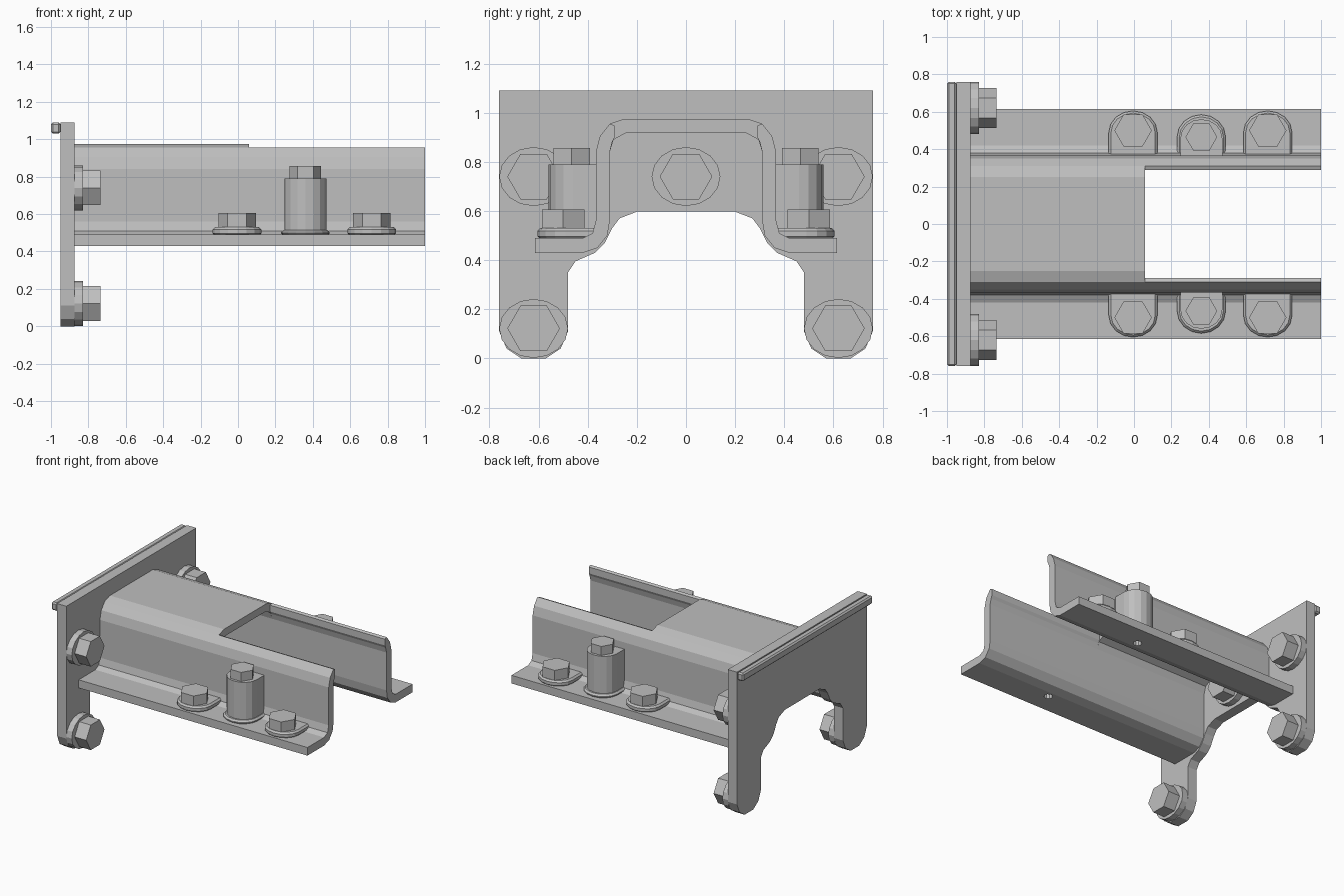
import bpy, bmesh, math
from mathutils import Vector

cube = bpy.data.objects.get("Cube")
if cube:
    bpy.data.objects.remove(cube, do_unlink=True)

steel = bpy.data.materials.new("grey_steel")
steel.use_nodes = True
grey = (0.52, 0.52, 0.52, 1)
steel.diffuse_color = grey
steel.node_tree.nodes["Principled BSDF"].inputs["Base Color"].default_value = grey


def prism(name, outline, axis, lo, hi, bevel=0):
    """Extrude a 2D outline: along x it is read as (y, z), along z as (x, y)."""
    bm = bmesh.new()
    place = (lambda a, b: (lo, a, b)) if axis == "x" else (lambda a, b: (a, b, lo))
    face = bm.faces.new([bm.verts.new(place(a, b)) for a, b in outline])
    new = bmesh.ops.extrude_face_region(bm, geom=[face])["geom"]
    step = Vector((hi - lo, 0, 0) if axis == "x" else (0, 0, hi - lo))
    bmesh.ops.translate(bm, vec=step, verts=[v for v in new if isinstance(v, bmesh.types.BMVert)])
    bmesh.ops.recalc_face_normals(bm, faces=bm.faces)
    mesh = bpy.data.meshes.new(name)
    bm.to_mesh(mesh)
    bm.free()
    mesh.materials.append(steel)
    obj = bpy.data.objects.new(name, mesh)
    bpy.context.collection.objects.link(obj)
    if bevel:
        mod = obj.modifiers.new("soft_edges", "BEVEL")
        mod.width, mod.segments, mod.limit_method = bevel, 1, "ANGLE"
        mod.angle_limit = math.radians(60)
    return obj


def mirrored(half):
    return half + [(-a, b) for a, b in reversed(half)]


def ring(ca, cb, ra, rb, n, start=0.0):
    return [(ca + ra * math.cos(start + math.tau * i / n),
             cb + rb * math.sin(start + math.tau * i / n)) for i in range(n)]


def u_shape(cx, cy, rx, ry, side, wall=0.355, n=8):
    """Outline with a round outer end that runs back to the channel wall."""
    arc = [(cx + rx * math.cos(math.pi * i / n),
            side * (cy + ry * math.sin(math.pi * i / n))) for i in range(n + 1)]
    return arc + [(cx - rx, side * wall), (cx + rx, side * wall)]


# End plate with two legs and an arched opening
plate_half = [(0.76, 1.09), (0.76, 0.11), (0.73, 0.04), (0.67, 0), (0.57, 0), (0.51, 0.04),
              (0.48, 0.11), (0.48, 0.35), (0.45, 0.395), (0.37, 0.43), (0.33, 0.47),
              (0.30, 0.53), (0.27, 0.57), (0.20, 0.597)]
prism("end_plate", mirrored(plate_half), "x", -0.95, -0.875)
lip = [(-0.76, 1.03), (0.76, 1.03), (0.76, 1.09), (-0.76, 1.09)]
prism("top_lip", lip, "x", -1.0, -0.95, 0.01)

# Hat-shaped channel, closed on top near the plate
outer = [(0.31, 0.955), (0.35, 0.905), (0.367, 0.84), (0.367, 0.56), (0.38, 0.51),
         (0.42, 0.49), (0.615, 0.49), (0.615, 0.43), (0.42, 0.43), (0.36, 0.45),
         (0.32, 0.5), (0.31, 0.56), (0.31, 0.84)]
closed_half = [(0.25, 0.975)] + outer + [(0.295, 0.89), (0.24, 0.92)]
channel = prism("closed_channel", mirrored(closed_half), "x", -0.875, 0.06)

# Round drill used for the hole in each flange
for side, word in ((1, "back"), (-1, "front")):
    open_half = [(0.29, 0.947)] + outer + [(0.30, 0.88), (0.29, 0.9)]
    rail = prism(word + "_rail", [(side * a, b) for a, b in open_half], "x", 0.06, 1.0)
    drill = prism(word + "_hole_cutter", ring(0.36, side * 0.465, 0.03, 0.03, 10), "z", 0.4, 0.55)
    drill.hide_render = True
    drill.hide_set(True)
    cut = rail.modifiers.new("hole", "BOOLEAN")
    cut.operation, cut.object, cut.solver = "DIFFERENCE", drill, "EXACT"

    # Low bolts on pads
    for x, place in ((-0.005, "inner"), (0.715, "outer")):
        tag = word + "_" + place
        prism(tag + "_pad", u_shape(x, 0.49, 0.13, 0.115, side), "z", 0.485, 0.53, 0.012)
        prism(tag + "_bolt", ring(x, side * 0.5, 0.1, 0.1, 6), "z", 0.53, 0.605)

    # Tall sleeve with a bolt on top
    prism(word + "_sleeve_foot", u_shape(0.36, 0.465, 0.13, 0.12, side), "z", 0.485, 0.515, 0.012)
    prism(word + "_sleeve", u_shape(0.36, 0.46, 0.112, 0.1, side), "z", 0.51, 0.79)
    prism(word + "_sleeve_bolt", ring(0.36, side * 0.465, 0.085, 0.085, 6), "z", 0.79, 0.857)

# Washers and hex bolts on the end plate
for y, z, place in ((0.62, 0.122, "lower_back"), (-0.62, 0.122, "lower_front"),
                    (0.62, 0.74, "upper_back"), (-0.62, 0.74, "upper_front"),
                    (0, 0.74, "middle")):
    prism(place + "_washer", ring(y, z, 0.14, 0.12, 16), "x", -0.875, -0.83)
    prism(place + "_plate_bolt", ring(y, z, 0.107, 0.107, 6), "x", -0.83, -0.735)
